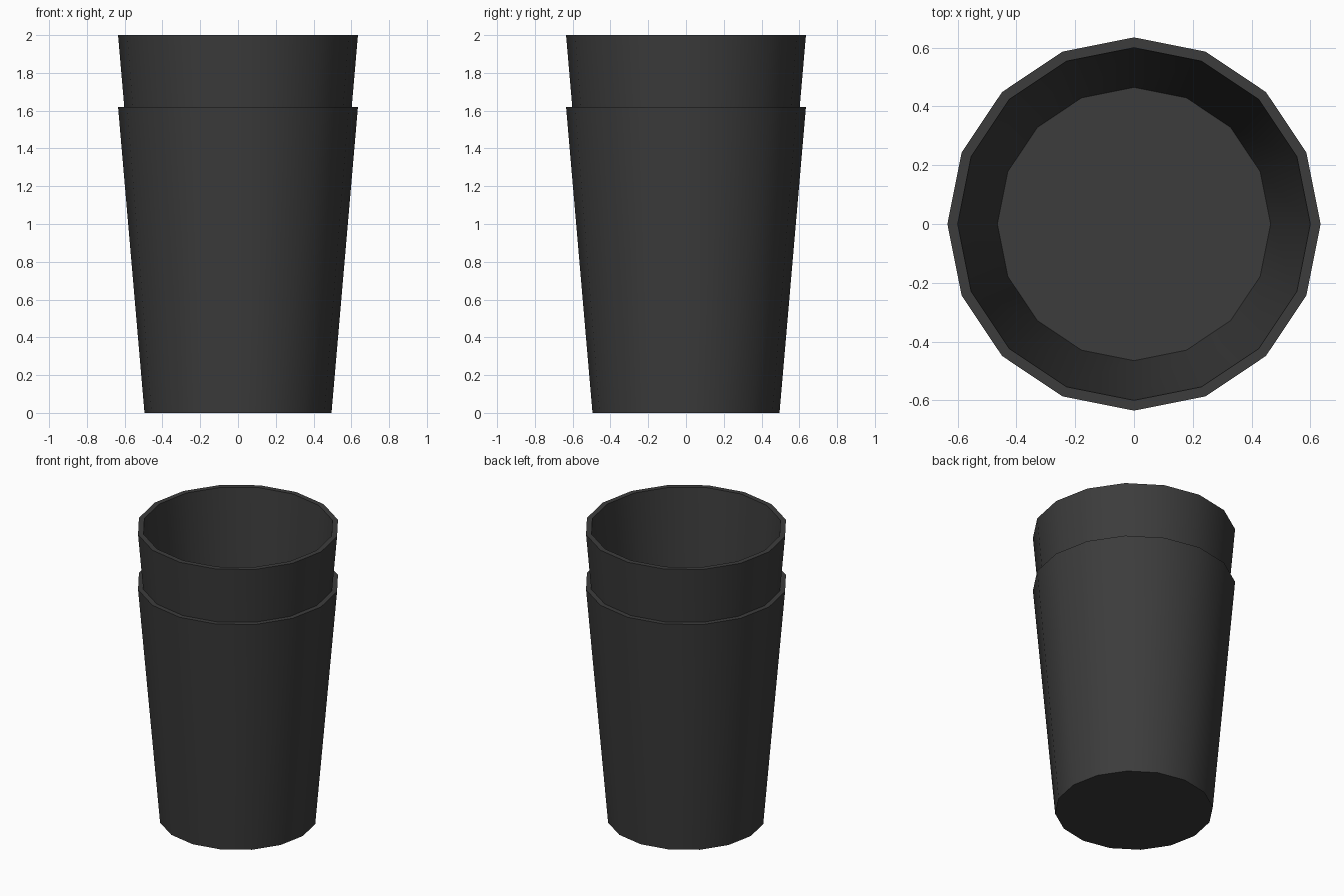
import bpy, bmesh
from math import sin, cos, pi

if "Cube" in bpy.data.objects:
    bpy.data.objects.remove(bpy.data.objects["Cube"])

SIDES = 16
HEIGHT = 1.62
# (radius, z) profile: outer base, outer rim, inner rim, inner floor
PROFILE = [(0.495, 0.0), (0.635, HEIGHT), (0.60, HEIGHT), (0.465, 0.05)]

plastic = bpy.data.materials.new("dark_plastic")
plastic.diffuse_color = (0.045, 0.045, 0.045, 1)
plastic.use_nodes = True
plastic.node_tree.nodes["Principled BSDF"].inputs["Base Color"].default_value = plastic.diffuse_color


def make_cup(name, z):
    bm = bmesh.new()
    rings = [[bm.verts.new((r * cos(2 * pi * i / SIDES), r * sin(2 * pi * i / SIDES), h))
              for i in range(SIDES)] for r, h in PROFILE]
    # walls and rim
    for a, b in zip(rings, rings[1:]):
        for i in range(SIDES):
            j = (i + 1) % SIDES
            bm.faces.new((a[i], a[j], b[j], b[i]))
    # underside and inner floor
    bm.faces.new(rings[0][::-1])
    bm.faces.new(rings[-1])
    mesh = bpy.data.meshes.new(name)
    bm.to_mesh(mesh)
    bm.free()
    mesh.materials.append(plastic)
    cup = bpy.data.objects.new(name, mesh)
    cup.location.z = z
    bpy.context.collection.objects.link(cup)
    # smooth walls, sharp rim and base
    bpy.ops.object.select_all(action='DESELECT')
    cup.select_set(True)
    bpy.context.view_layer.objects.active = cup
    bpy.ops.object.shade_smooth_by_angle(angle=pi / 6)


make_cup("outer_cup", 0.0)
make_cup("nested_cup", 2.0 - HEIGHT)
